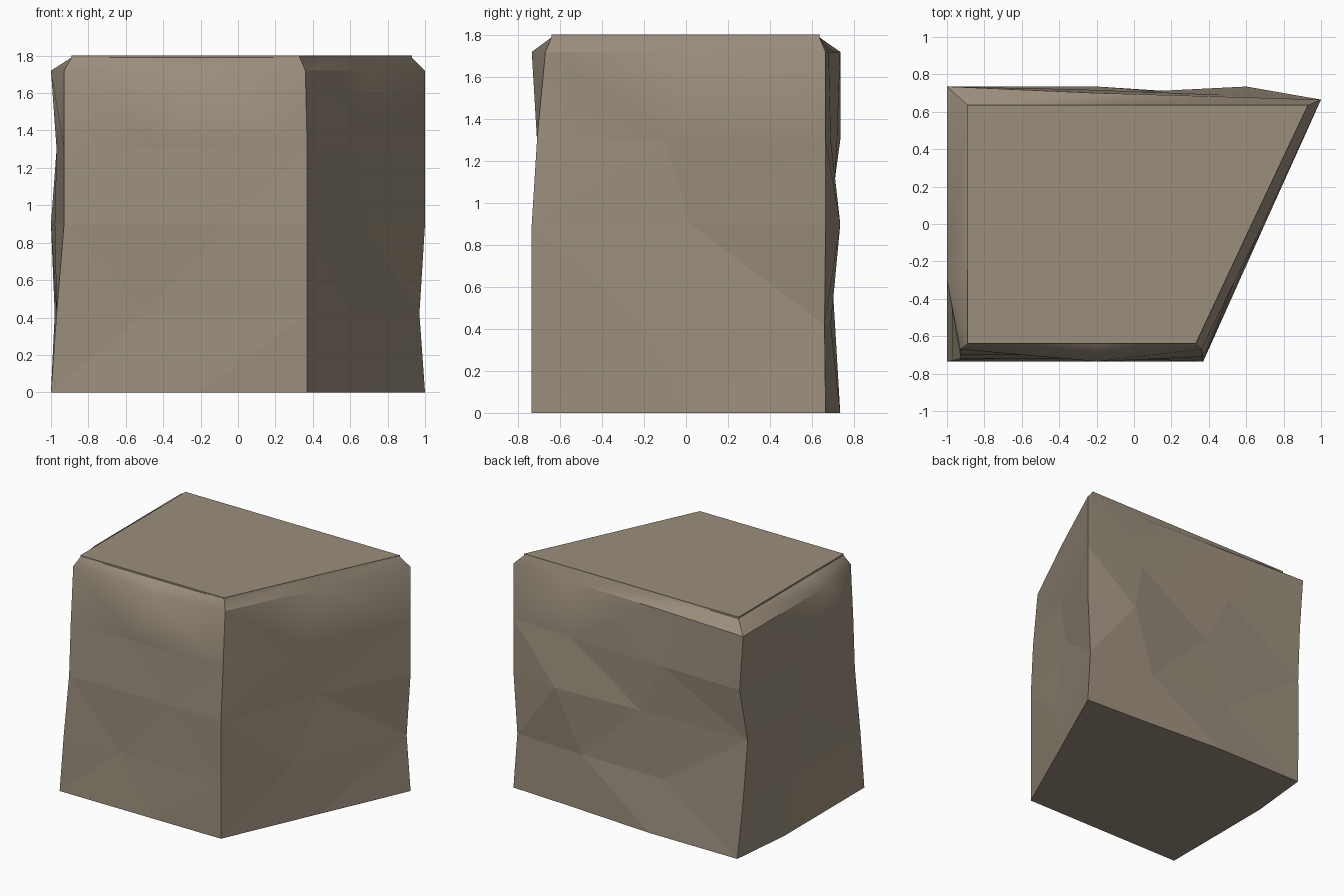
import bpy
import bmesh
import math

# Remove the default cube only
default_cube = bpy.data.objects.get("Cube")
if default_cube:
    bpy.data.objects.remove(default_cube, do_unlink=True)


def make_material(name, colour):
    material = bpy.data.materials.new(name)
    material.use_nodes = True
    material.diffuse_color = colour
    shader = next(n for n in material.node_tree.nodes if n.type == "BSDF_PRINCIPLED")
    shader.inputs["Base Color"].default_value = colour
    shader.inputs["Roughness"].default_value = 0.9
    return material


# Heights of the rings, from the ground to the rim of the top
levels = (0, 0.42, 0.9, 1.3, 1.72, 1.79)

# Worn vertical edges and face ridges, anticlockwise, one point for each ring
columns = {
    "front_left_edge": [(-1, -.735), (-.97, -.73), (-.93, -.72), (-.93, -.7), (-.93, -.67), (-.89, -.64)],
    "front_ridge": [(-.2, -.735), (-.5, -.71), (-.05, -.72), (-.4, -.7), (-.2, -.735), (-.2, -.64)],
    "front_right_edge": [(.37, -.735), (.37, -.735), (.37, -.735), (.37, -.71), (.36, -.67), (.33, -.64)],
    "right_ridge": [(.7, 0), (.6, -.2), (.67, .02), (.62, -.1), (.69, 0), (.63, 0)],
    "back_right_edge": [(1, .665), (.97, .66), (1, .665), (1, .665), (1, .665), (.93, .635)],
    "back_right_ridge": [(.5, .69), (.4, .69), (.6, .735), (.5, .69), (.5, .68), (.5, .635)],
    "back_left_ridge": [(-.2, .735), (-.3, .69), (-.1, .7), (-.3, .72), (-.2, .7), (-.2, .635)],
    "back_left_edge": [(-.95, .735), (-.98, .71), (-1, .68), (-.97, .735), (-1, .735), (-.89, .635)],
    "left_ridge": [(-1, .24), (-.97, .1), (-.98, 0), (-.97, -.1), (-1, -.3), (-.89, -.2)],
}


def build_stone_block(name, material):
    bm = bmesh.new()
    rings = [
        [bm.verts.new((*column[i], z)) for column in columns.values()]
        for i, z in enumerate(levels)
    ]
    count = len(columns)

    # Sides and the worn rim
    sides = []
    for lower, upper in zip(rings, rings[1:]):
        for k in range(count):
            n = (k + 1) % count
            sides.append(bm.faces.new((lower[k], lower[n], upper[n], upper[k])))

    # Flat underside and gently raised top
    bm.faces.new(reversed(rings[0]))
    top = bm.faces.new(rings[-1])
    bmesh.ops.inset_region(bm, faces=[top], thickness=0.14)
    for vert in top.verts:
        vert.co.z = 1.802

    # Split the sides into chipped facets
    bmesh.ops.triangulate(bm, faces=sides, quad_method="SHORT_EDGE")
    bmesh.ops.recalc_face_normals(bm, faces=bm.faces[:])

    mesh = bpy.data.meshes.new(name)
    bm.to_mesh(mesh)
    bm.free()
    mesh.materials.append(material)
    block = bpy.data.objects.new(name, mesh)
    bpy.context.collection.objects.link(block)
    return block


stone = make_material("warm_grey_stone", (0.33, 0.275, 0.205, 1))
block = build_stone_block("stone_block", stone)

# Smooth the rim, keep the corners crisp
bpy.ops.object.select_all(action="DESELECT")
block.select_set(True)
bpy.context.view_layer.objects.active = block
bpy.ops.object.shade_smooth_by_angle(angle=math.radians(38))

# Chipped facets on the lower sides stay flat
for face in block.data.polygons:
    if face.center.z < 1.25:
        face.use_smooth = False
